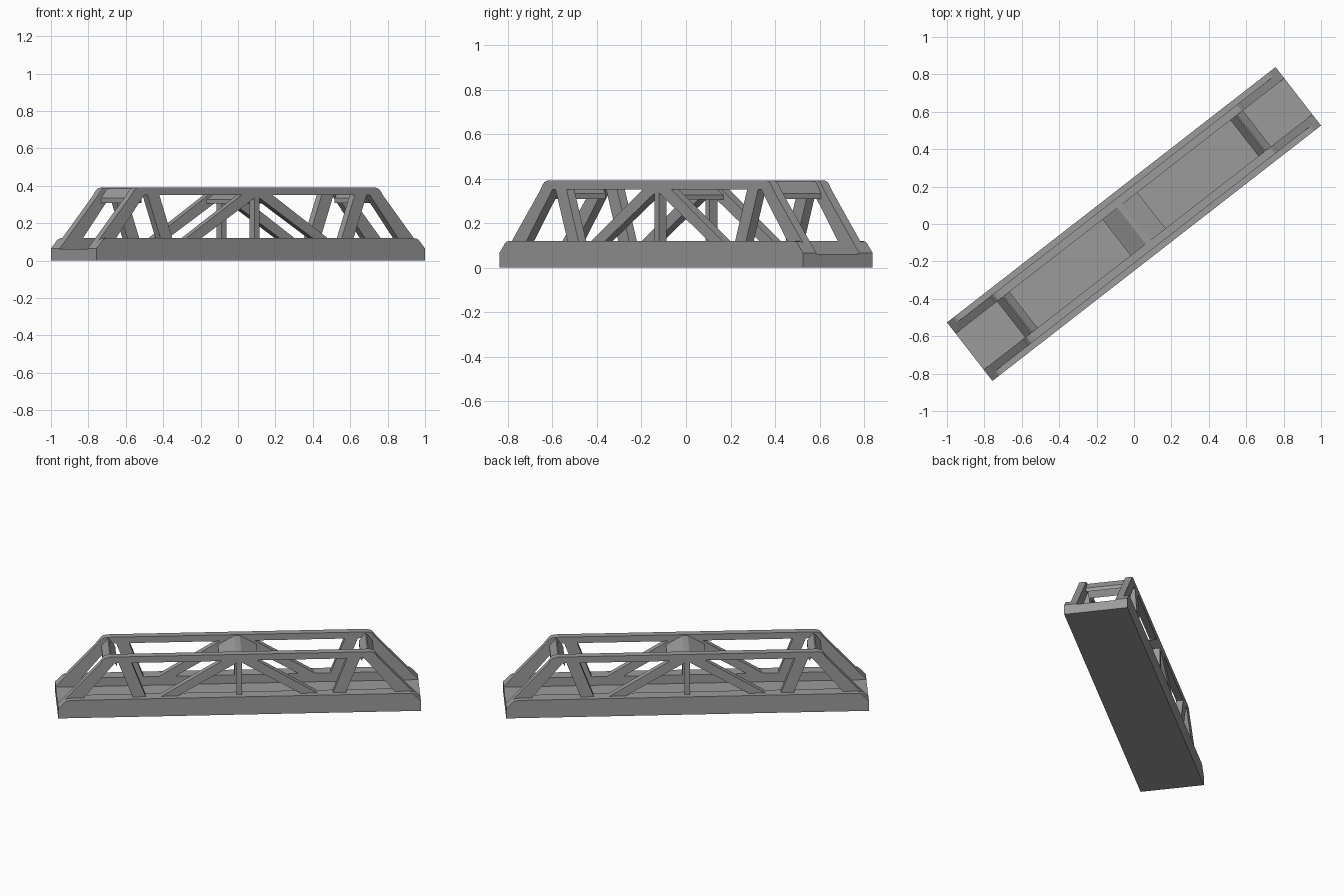
import bpy
import bmesh
import math
from mathutils import Matrix

if "Cube" in bpy.data.objects:
    bpy.data.objects.remove(bpy.data.objects["Cube"], do_unlink=True)

ANGLE = math.radians(37.85)   # the bridge stands diagonally
HALF_LEN, HALF_WID = 1.1125, 0.198
INNER, OUTER = 0.122, 0.166   # truss thickness range across the deck
DECK_Z, WALL_Z, CHORD_Z, TOP_Z = 0.062, 0.12, 0.35, 0.392

steel = bpy.data.materials.new("steel_grey")
steel.use_nodes = True
GREY = (0.33, 0.33, 0.33, 1)
steel.diffuse_color = GREY
steel.node_tree.nodes["Principled BSDF"].inputs["Base Color"].default_value = GREY


def prism(name, profile, v0, v1):
    """Extrude a lengthwise (u, z) outline across the deck from v0 to v1."""
    bm = bmesh.new()
    face = bm.faces.new([bm.verts.new((u, v0, z)) for u, z in profile])
    ext = bmesh.ops.extrude_face_region(bm, geom=[face])
    verts = [g for g in ext["geom"] if isinstance(g, bmesh.types.BMVert)]
    bmesh.ops.translate(bm, verts=verts, vec=(0, v1 - v0, 0))
    bmesh.ops.recalc_face_normals(bm, faces=bm.faces)
    bmesh.ops.transform(bm, matrix=Matrix.Rotation(ANGLE, 4, "Z"), verts=bm.verts)
    mesh = bpy.data.meshes.new(name)
    bm.to_mesh(mesh)
    bm.free()
    mesh.materials.append(steel)
    obj = bpy.data.objects.new(name, mesh)
    bpy.context.collection.objects.link(obj)
    return obj


def mirrored(half):
    """Complete a half outline by reflecting it end to end."""
    return half + [(-u, z) for u, z in reversed(half)]


# Deck slab
prism("deck", mirrored([(HALF_LEN, 0), (HALF_LEN, DECK_Z)]), -HALF_WID, HALF_WID)

wall = mirrored([(HALF_LEN, 0), (HALF_LEN, 0.066), (1.07, 0.11),
                 (1.058, 0.117), (1.04, WALL_Z)])
chord = mirrored([(0.765, CHORD_Z), (0.852, CHORD_Z), (0.838, 0.37),
                  (0.825, 0.384), (0.80, TOP_Z)])
end_post = [(HALF_LEN, 0.05), (HALF_LEN, 0.064), (0.852, CHORD_Z),
            (0.765, CHORD_Z), (0.955, WALL_Z), (1.01, 0.05)]
outer_brace = [(0.745, 0.36), (0.665, 0.36), (0.57, 0.11), (0.65, 0.11)]
inner_brace = [(0.09, 0.36), (0.0, 0.36), (0.0, 0.345), (0.395, 0.11), (0.495, 0.11)]

for side, s in (("left", 1), ("right", -1)):
    # Low side wall and top chord
    prism(side + "_side_wall", wall, s * INNER, s * HALF_WID)
    prism(side + "_top_chord", chord, s * INNER, s * OUTER)
    # Central upright
    prism(side + "_centre_upright", mirrored([(0.016, 0.11), (0.016, 0.36)]),
          s * INNER, s * OUTER)
    # Sloping members at both ends
    for end, e in (("far", 1), ("near", -1)):
        for part, outline in (("end_post", end_post), ("outer_brace", outer_brace),
                              ("inner_brace", inner_brace)):
            prism(f"{side}_{end}_{part}", [(e * u, z) for u, z in outline],
                  s * INNER, s * OUTER)


def chevron(name, centre, flat, reach, drop, thick):
    """Roof-shaped strut joining the two trusses overhead."""
    top = mirrored([(reach, TOP_Z - 0.006 - drop), (flat, TOP_Z - 0.006)])
    under = [(u, z - thick) for u, z in reversed(top)]
    prism(name, [(u + centre, z) for u, z in top + under], -INNER, INNER)


# Overhead cross struts
chevron("centre_cross_strut", 0, 0.016, 0.118, 0.06, 0.02)
for end, e in (("far", 1), ("near", -1)):
    chevron(end + "_portal_strut", e * 0.79, 0.003, 0.042, 0.052, 0.025)
